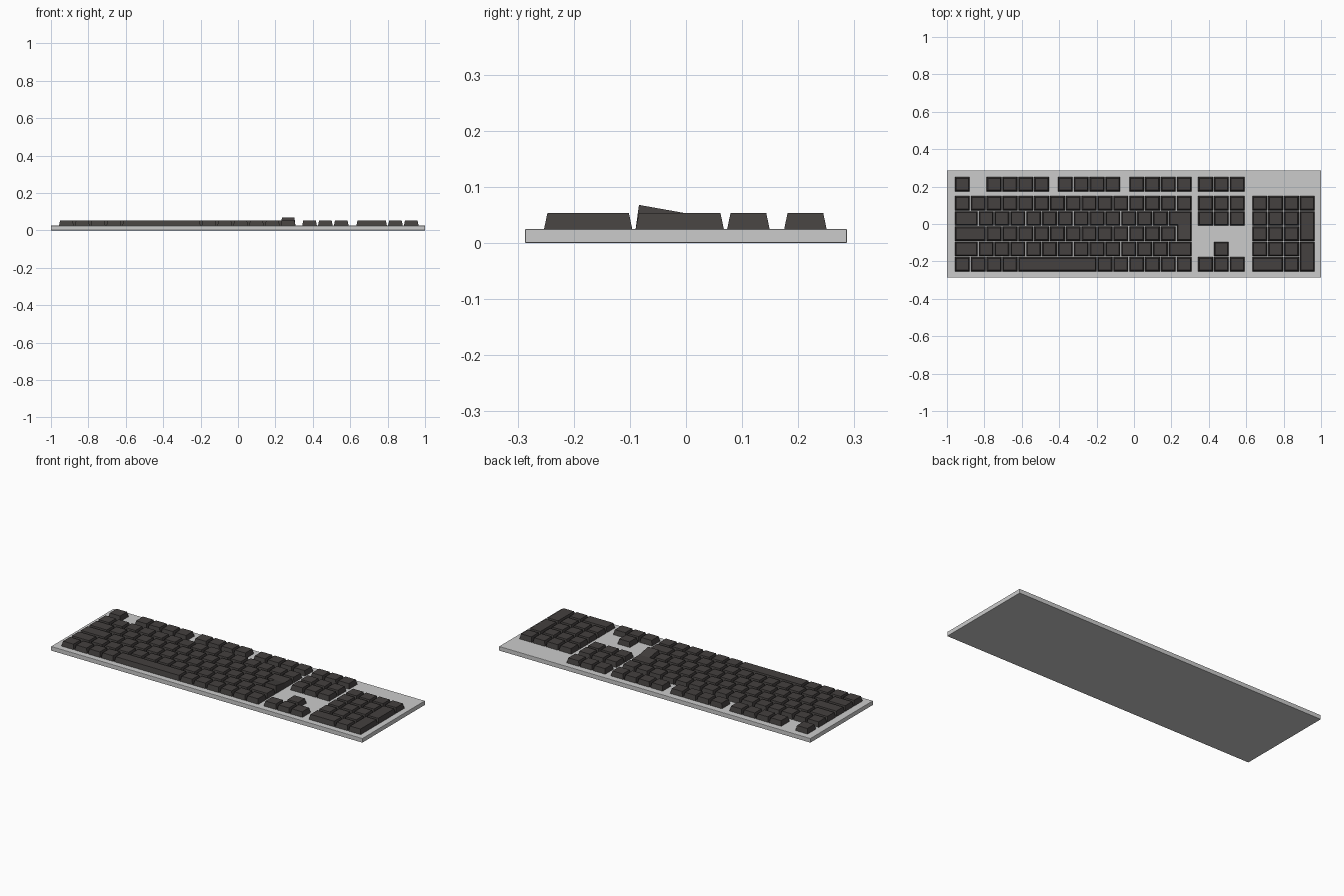
import bpy
import bmesh

if "Cube" in bpy.data.objects:
    bpy.data.objects.remove(bpy.data.objects["Cube"])

UNIT, PITCH = 0.0847, 0.0816      # key cell width and depth
GAP, TAPER = 0.006, 0.006         # space between keys, slope of their sides
LEFT, BOTTOM = -0.96, -0.256      # front left corner of the key field
DECK, KEY_TOP, ENTER_TOP = 0.025, 0.0535, 0.068


def material(name, rgb):
    mat = bpy.data.materials.new(name)
    mat.use_nodes = True
    mat.diffuse_color = (*rgb, 1)
    mat.node_tree.nodes["Principled BSDF"].inputs["Base Color"].default_value = (*rgb, 1)
    return mat


light_grey = material("light grey", (0.6, 0.6, 0.6))
charcoal = material("charcoal", (0.058, 0.052, 0.05))


def finish(bm, name, mat):
    bmesh.ops.recalc_face_normals(bm, faces=bm.faces)
    mesh = bpy.data.meshes.new(name)
    bm.to_mesh(mesh)
    bm.free()
    mesh.materials.append(mat)
    obj = bpy.data.objects.new(name, mesh)
    bpy.context.collection.objects.link(obj)
    return obj


def prism(bm, lower, upper):
    """Closed solid between two matching outlines."""
    low = [bm.verts.new(p) for p in lower]
    high = [bm.verts.new(p) for p in upper]
    bm.faces.new(low[::-1])
    bm.faces.new(high)
    for i in range(len(low)):
        j = (i + 1) % len(low)
        bm.faces.new((low[i], low[j], high[j], high[i]))


def rect(x0, x1, y0, y1, inset, z):
    return [(x0 + inset, y0 + inset, z), (x1 - inset, y0 + inset, z),
            (x1 - inset, y1 - inset, z), (x0 + inset, y1 - inset, z)]


def row_y(row):
    """Front edge of a row; row 0 is the separate function row."""
    return BOTTOM + (5 - row) * PITCH + (0.02 if row == 0 else 0)


def key(bm, col, row, width=1, rows=1):
    x0, y0 = LEFT + col * UNIT, row_y(row)
    cell = (x0, x0 + width * UNIT, y0, y0 + rows * PITCH)
    prism(bm, rect(*cell, GAP / 2, DECK), rect(*cell, GAP / 2 + TAPER, KEY_TOP))


def key_run(bm, row, col, widths):
    for width in widths:
        key(bm, col, row, width)
        col += width


# Case
bm = bmesh.new()
prism(bm, rect(-1, 1, -0.287, 0.287, 0, 0), rect(-1, 1, -0.287, 0.287, 0, DECK))
case = finish(bm, "case", light_grey)
bevel = case.modifiers.new("edge", "BEVEL")
bevel.width, bevel.segments = 0.002, 2

# Function keys
bm = bmesh.new()
for col, count in ((0, 1), (2, 4), (6.5, 4), (11, 4)):
    key_run(bm, 0, col, [1] * count)
finish(bm, "function_keys", charcoal)

# Main typing block
bm = bmesh.new()
key_run(bm, 1, 0, [1] * 15)
key_run(bm, 2, 0, [1.5] + [1] * 12)
key_run(bm, 3, 0, [2] + [1] * 12)
key_run(bm, 4, 0, [1.5] + [1] * 12 + [1.5])
key_run(bm, 5, 0, [1] * 4 + [5] + [1] * 6)
finish(bm, "typing_keys", charcoal)


# Stepped return key, with its front part sloping upward
def return_outline(inset, z, front_z):
    i = GAP / 2 + inset
    x0, x1, x2 = (LEFT + c * UNIT for c in (13.5, 14, 15))
    y0, y1, y2 = row_y(3), row_y(2), row_y(1)
    return [(x1 + i, y0 + i, front_z), (x2 - i, y0 + i, front_z),
            (x2 - i, y1 + i, z), (x2 - i, y2 - i, z),
            (x0 + i, y2 - i, z), (x0 + i, y1 + i, z), (x1 + i, y1 + i, z)]


bm = bmesh.new()
prism(bm, return_outline(0, DECK, DECK), return_outline(TAPER, KEY_TOP, ENTER_TOP))
top = [f for f in bm.faces if min(v.co.z for v in f.verts) > DECK + 0.01]
for face in top:
    corners = list(face.verts)
    bmesh.utils.face_split(face, corners[2], corners[6])
finish(bm, "return_key", charcoal)

# Navigation and arrow keys
NAV = 15.35
bm = bmesh.new()
for row in (0, 1, 2, 5):
    key_run(bm, row, NAV, [1] * 3)
key(bm, NAV + 1, 4)
finish(bm, "navigation_keys", charcoal)

# Number pad
PAD = 18.77
bm = bmesh.new()
key_run(bm, 1, PAD, [1] * 4)
for row in (2, 3, 4):
    key_run(bm, row, PAD, [1] * 3)
key_run(bm, 5, PAD, [2, 1])
for row in (3, 5):
    key(bm, PAD + 3, row, rows=2)
finish(bm, "number_pad_keys", charcoal)
